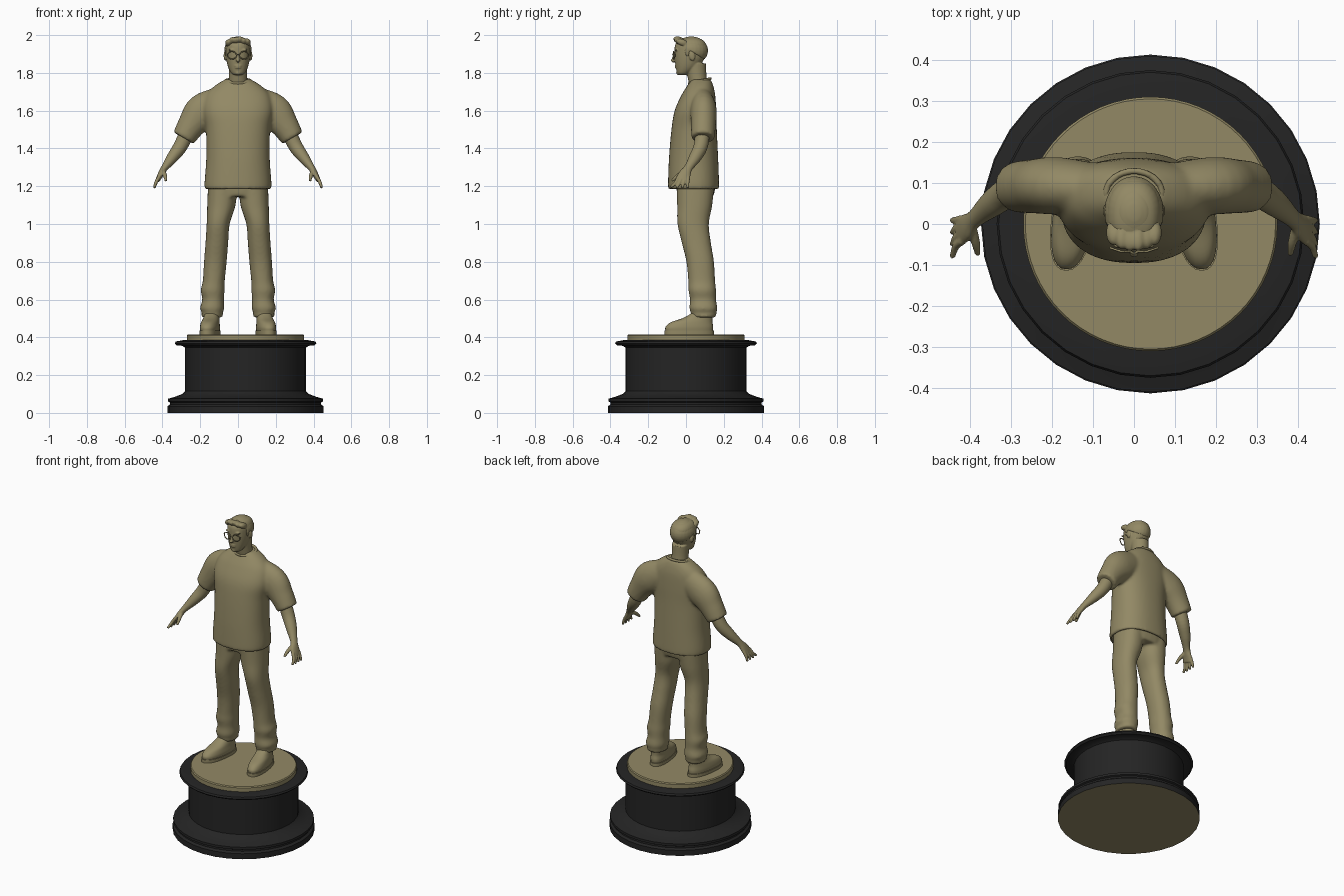
import bpy, bmesh, math
from mathutils import Vector, Matrix

cube = bpy.data.objects.get("Cube")
if cube:
    bpy.data.objects.remove(cube)


def material(name, rgb):
    m = bpy.data.materials.new(name)
    m.use_nodes = True
    m.diffuse_color = (*rgb, 1)
    m.node_tree.nodes["Principled BSDF"].inputs["Base Color"].default_value = (*rgb, 1)
    return m


gold = material("old gold", (0.29, 0.25, 0.13))
black = material("black", (0.018, 0.018, 0.018))


def spline(rings, steps=5):
    """Catmull-Rom interpolation through ring tuples."""
    out = []
    for i in range(len(rings) - 1):
        a, b, c, d = (rings[max(0, min(len(rings) - 1, i + k))] for k in (-1, 0, 1, 2))
        for s in range(steps):
            t = s / steps
            out.append([q + 0.5 * t * (r - p + t * (2 * p - 5 * q + 4 * r - e + t * (3 * (q - r) + e - p)))
                        for p, q, r, e in zip(a, b, c, d)])
    return out + [list(rings[-1])]


def loft(bm, rings, side=1, power=2, tilt=False, n=28):
    """Skin rings of (x, y, z, width, depth); tilted rings follow the path."""
    pts = spline(rings)
    loops = []
    for i, (x, y, z, a, b) in enumerate(pts):
        u, v = Vector((1, 0, 0)), Vector((0, 1, 0))
        if tilt:
            d = Vector(pts[min(i + 1, len(pts) - 1)][:3]) - Vector(pts[max(i - 1, 0)][:3])
            d.normalize()
            v = (v - d * v.dot(d)).normalized()
            u = v.cross(d)
        loop = []
        for k in range(n):
            c, s = math.cos(math.tau * k / n), math.sin(math.tau * k / n)
            c, s = (math.copysign(abs(w) ** (2 / power), w) for w in (c, s))
            p = Vector((x, y, z)) + u * (a * c) + v * (b * s)
            loop.append(bm.verts.new((p.x * side, p.y, p.z)))
        loops.append(loop)
    for lo, hi in zip(loops, loops[1:]):
        for k in range(n):
            bm.faces.new((lo[k], lo[k - 1], hi[k - 1], hi[k]))
    bm.faces.new(loops[0])
    bm.faces.new(loops[-1])


def ball(bm, centre, size, tilt=0):
    m = Matrix.Translation(centre) @ Matrix.Rotation(tilt, 4, "X") @ Matrix.Diagonal((*size, 1))
    return bmesh.ops.create_uvsphere(bm, u_segments=24, v_segments=14, radius=1, matrix=m)["verts"]


def finish(bm, name, voxel=0, smooth=0, angle=50, mats=(gold,)):
    bmesh.ops.recalc_face_normals(bm, faces=bm.faces)
    mesh = bpy.data.meshes.new(name)
    bm.to_mesh(mesh)
    bm.free()
    ob = bpy.data.objects.new(name, mesh)
    bpy.context.collection.objects.link(ob)
    for m in mats:
        mesh.materials.append(m)
    bpy.ops.object.select_all(action="DESELECT")
    ob.select_set(True)
    bpy.context.view_layer.objects.active = ob
    bpy.ops.object.shade_smooth_by_angle(angle=math.radians(angle))
    if voxel:
        r = ob.modifiers.new("fuse", "REMESH")
        r.mode, r.voxel_size, r.use_smooth_shade = "VOXEL", voxel, True
    if smooth:
        s = ob.modifiers.new("soften", "SMOOTH")
        s.factor, s.iterations = 0.5, smooth
    return ob


def lathe(name, profile, mats, n=32):
    """Turn a (radius, height) profile around the plinth axis."""
    bm = bmesh.new()
    loops = [[bm.verts.new((0.04 + r * math.sin(math.tau * k / n), r * math.cos(math.tau * k / n), z))
              for k in range(n)] for r, z in profile]
    for lo, hi in zip(loops, loops[1:]):
        for k in range(n):
            bm.faces.new((lo[k], lo[k - 1], hi[k - 1], hi[k]))
    bm.faces.new(loops[0]).material_index = len(mats) - 1
    bm.faces.new(loops[-1])
    finish(bm, name, angle=35, mats=mats)


# Plinth with a gold underside, and the gold disc on top
lathe("plinth", [(.413, 0), (.413, .035), (.4, .045), (.4, .055), (.41, .06), (.41, .075), (.375, .085),
                 (.335, .1), (.32, .115), (.32, .345), (.335, .355), (.365, .358), (.375, .368),
                 (.37, .378), (.33, .385)], (black, gold))
lathe("top_disc", [(.31, .38), (.31, .41), (.305, .416)], (gold,), 64)

# Shirt: torso and sleeves fused together
bm = bmesh.new()
loft(bm, [(0, .04, 1.185, .176, .135), (0, .04, 1.22, .177, .135), (0, .04, 1.35, .168, .13),
          (0, .043, 1.5, .17, .12), (0, .05, 1.6, .185, .11), (0, .065, 1.68, .17, .09),
          (0, .075, 1.73, .125, .07), (0, .08, 1.765, .07, .052)], power=2.3, n=48)
for s in (-1, 1):
    loft(bm, [(.08, .085, 1.645, .085, .06), (.185, .093, 1.595, .096, .07),
              (.245, .092, 1.525, .075, .066), (.288, .09, 1.455, .062, .062)], s, tilt=True)
shirt = finish(bm, "shirt", .009, 6)

# Hollow under the shirt hem
bm = bmesh.new()
loft(bm, [(0, .04, 1.1, .166, .125), (0, .04, 1.25, .163, .122)], power=2.3, n=48)
hollow = finish(bm, "hem_cutter")
hollow.hide_render = True
hollow.hide_set(True)
cut = shirt.modifiers.new("hollow", "BOOLEAN")
cut.operation, cut.object = "DIFFERENCE", hollow

# Collar band
bm = bmesh.new()
for k in range(40):
    t = math.tau * k / 40
    ball(bm, (.068 * math.cos(t), .073 + .056 * math.sin(t), 1.757 + .012 * math.sin(t)), (.009, .009, .009))
finish(bm, "collar", .005, 4)

# Trousers: hips and both legs with rumpled hems
bm = bmesh.new()
loft(bm, [(0, .05, 1.3, .15, .1), (0, .052, 1.2, .158, .103), (0, .05, 1.145, .145, .095)], power=2.4)
for s in (-1, 1):
    loft(bm, [(.08, .05, 1.22, .078, .1), (.088, .046, 1.1, .075, .093), (.105, .038, 1., .061, .083),
              (.112, .055, .9, .06, .077), (.12, .075, .8, .06, .073), (.128, .083, .7, .058, .071),
              (.134, .086, .65, .063, .073), (.132, .09, .6, .057, .069), (.137, .092, .555, .064, .074),
              (.136, .093, .53, .056, .068), (.137, .094, .505, .058, .066)], s, 2.2)
finish(bm, "trousers", .008, 6)

# Shoes with soles, toes turned slightly out
for s, label in ((-1, "right"), (1, "left")):
    bm = bmesh.new()
    loft(bm, [(.14, .017, .435, .049, .126), (.14, .018, .455, .05, .126), (.14, .03, .48, .046, .11),
              (.138, .065, .505, .041, .075), (.137, .09, .54, .038, .052), (.137, .09, .6, .036, .05)], s, 2.3)
    loft(bm, [(.14, .017, .414, .053, .131), (.14, .017, .436, .053, .131)], s, 2.3)
    for v in bm.verts:
        if v.co.z < .53:
            v.co.x -= s * (v.co.y - .08) * .13
    finish(bm, label + "_shoe")

# Arms with palm, four fingers and thumb
for s, label in ((-1, "right"), (1, "left")):
    bm = bmesh.new()
    loft(bm, [(.25, .09, 1.53, .04, .04), (.3, .08, 1.42, .038, .038), (.345, .05, 1.355, .031, .033),
              (.388, .013, 1.298, .019, .023), (.408, -.006, 1.265, .016, .032),
              (.425, -.02, 1.232, .012, .036)], s, tilt=True)
    for i in range(4):
        y = -.046 + i * .018
        loft(bm, [(.418, y + .005, 1.25, .01, .01), (.434, y - .008 + i * .003, 1.22, .0095, .0095),
                  (.443, y - .035 + i * .012, 1.19 + .004 * (i == 0), .007, .007)], s, tilt=True, n=10)
    loft(bm, [(.396, -.004, 1.282, .012, .012), (.386, -.045, 1.255, .011, .011),
              (.381, -.074, 1.228, .007, .007)], s, tilt=True, n=10)
    finish(bm, label + "_arm", .004, 3)

# Head: neck, skull, nose, brow, lips and ears
bm = bmesh.new()
loft(bm, [(0, .075, 1.71, .056, .05), (0, .06, 1.77, .049, .05), (0, .05, 1.85, .05, .056)])
loft(bm, [(0, -.018, 1.788, .022, .022), (0, -.012, 1.8, .037, .036), (0, .005, 1.83, .052, .059),
          (0, .018, 1.87, .062, .077), (0, .024, 1.91, .066, .085), (0, .025, 1.95, .065, .082),
          (0, .025, 1.975, .05, .062), (0, .025, 1.987, .025, .03)], power=2.2)
ball(bm, (0, -.063, 1.878), (.009, .011, .025), -.3)
ball(bm, (0, -.07, 1.866), (.012, .011, .008))
ball(bm, (0, -.052, 1.838), (.02, .008, .005))
ball(bm, (0, -.052, 1.828), (.017, .008, .005))
ball(bm, (0, -.04, 1.8), (.016, .012, .012))
for s in (-1, 1):
    ball(bm, (s * .03, -.052, 1.921), (.022, .008, .006))
    ball(bm, (s * .068, .032, 1.89), (.008, .016, .026), .2)
finish(bm, "head", .004, 2)

# Hair: a slanted cap with a swept fringe
bm = bmesh.new()
ball(bm, (0, .028, 1.918), (.073, .089, .075))
geom = bm.verts[:] + bm.edges[:] + bm.faces[:]
edge = bmesh.ops.bisect_plane(bm, geom=geom, plane_co=(0, -.03, 1.95), plane_no=(0, .62, 1),
                              clear_inner=True)["geom_cut"]
bmesh.ops.contextual_create(bm, geom=[e for e in edge if isinstance(e, bmesh.types.BMEdge)])
for i in range(6):
    x = -.05 + i * .02
    ball(bm, (x, -.036 + 6 * x * x, 1.97 - 5 * x * x + .004 * (i % 2)), (.018, .032, .018), -.35)
for s in (-1, 1):
    ball(bm, (s * .063, .008, 1.915), (.007, .014, .03))
finish(bm, "hair", .005, 2)

# Glasses: two round rims, a bridge and side arms
bm = bmesh.new()
for s in (-1, 1):
    for k in range(32):
        t = math.tau * k / 32
        ball(bm, (s * .032 + .024 * math.cos(t), -.067 + .008 * abs(math.cos(t)) * (s * math.cos(t) > 0),
                  1.893 + .02 * math.sin(t)), (.0035, .0035, .0035))
    loft(bm, [(.056, -.062, 1.9, .003, .003), (.069, -.03, 1.902, .003, .003),
              (.071, .03, 1.902, .003, .003)], s, n=8)
ball(bm, (0, -.071, 1.898), (.01, .003, .003))
finish(bm, "glasses", .0025, 1)
